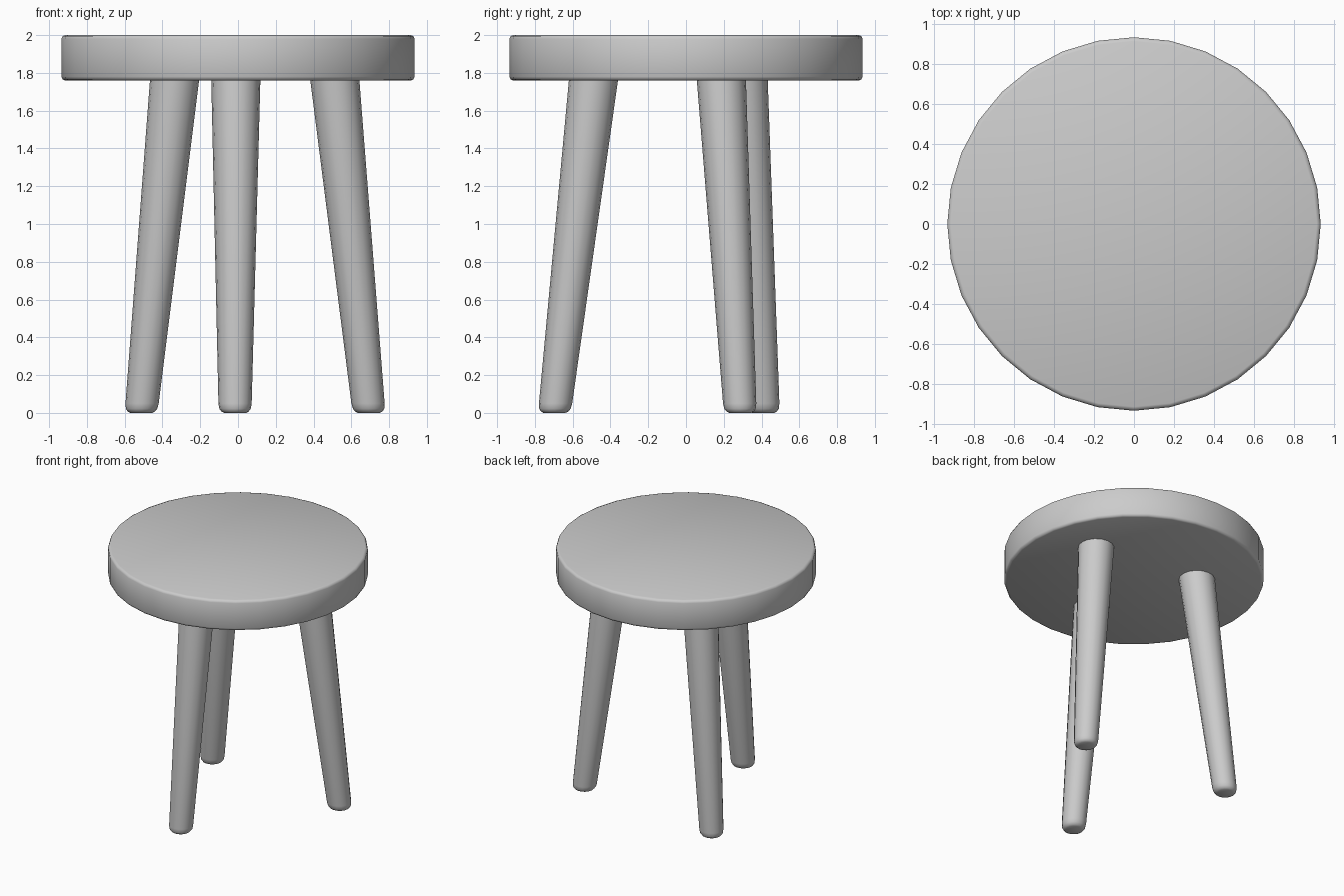
import bpy
import bmesh
from math import cos, sin, pi, radians
from mathutils import Vector

cube = bpy.data.objects.get("Cube")
if cube:
    bpy.data.objects.remove(cube)

grey = bpy.data.materials.new("plain grey")
grey.use_nodes = True
colour = (0.6, 0.6, 0.6, 1)
grey.diffuse_color = colour
grey.node_tree.nodes["Principled BSDF"].inputs["Base Color"].default_value = colour


def loft(name, rings, sides):
    """Build a capped, smooth solid from horizontal rings of (centre, radius)."""
    bm = bmesh.new()
    loops = []
    for centre, radius in rings:
        loops.append([bm.verts.new(Vector(centre) + Vector(
            (radius * cos(2 * pi * i / sides), radius * sin(2 * pi * i / sides), 0)))
            for i in range(sides)])
    for low, high in zip(loops, loops[1:]):
        for i in range(sides):
            j = (i + 1) % sides
            bm.faces.new((low[i], low[j], high[j], high[i]))
    bm.faces.new(loops[0][::-1])
    bm.faces.new(loops[-1])
    mesh = bpy.data.meshes.new(name)
    bm.to_mesh(mesh)
    bm.free()
    mesh.materials.append(grey)
    obj = bpy.data.objects.new(name, mesh)
    bpy.context.collection.objects.link(obj)
    bpy.ops.object.select_all(action="DESELECT")
    obj.select_set(True)
    bpy.context.view_layer.objects.active = obj
    bpy.ops.object.shade_smooth_by_angle(angle=radians(50))
    return obj


# Round seat with softened rims
seat_profile = [(1.76, 0.915), (1.766, 0.929), (1.78, 0.935),
                (1.98, 0.935), (1.994, 0.929), (2.0, 0.915)]
loft("seat", [((0, 0, z), r) for z, r in seat_profile], 32)

# Three tapered legs splayed around a point just off the seat centre
hub = Vector((0.055, 0, 0))
leg_profile = [(0.0, 0.058), (0.007, 0.072), (0.022, 0.083), (0.05, 0.088), (1.8, 0.131)]


def on_circle(radius, degrees, z):
    return hub + Vector((radius * cos(radians(degrees)), radius * sin(radians(degrees)), z))


for name, turn in (("left_leg", 0), ("right_leg", 120), ("front_leg", 240)):
    foot = on_circle(0.70, 24.2 + turn, 0)
    top = on_circle(0.49, 22.2 + turn, 1.8)
    loft(name, [(foot.lerp(top, z / 1.8), r) for z, r in leg_profile], 16)
